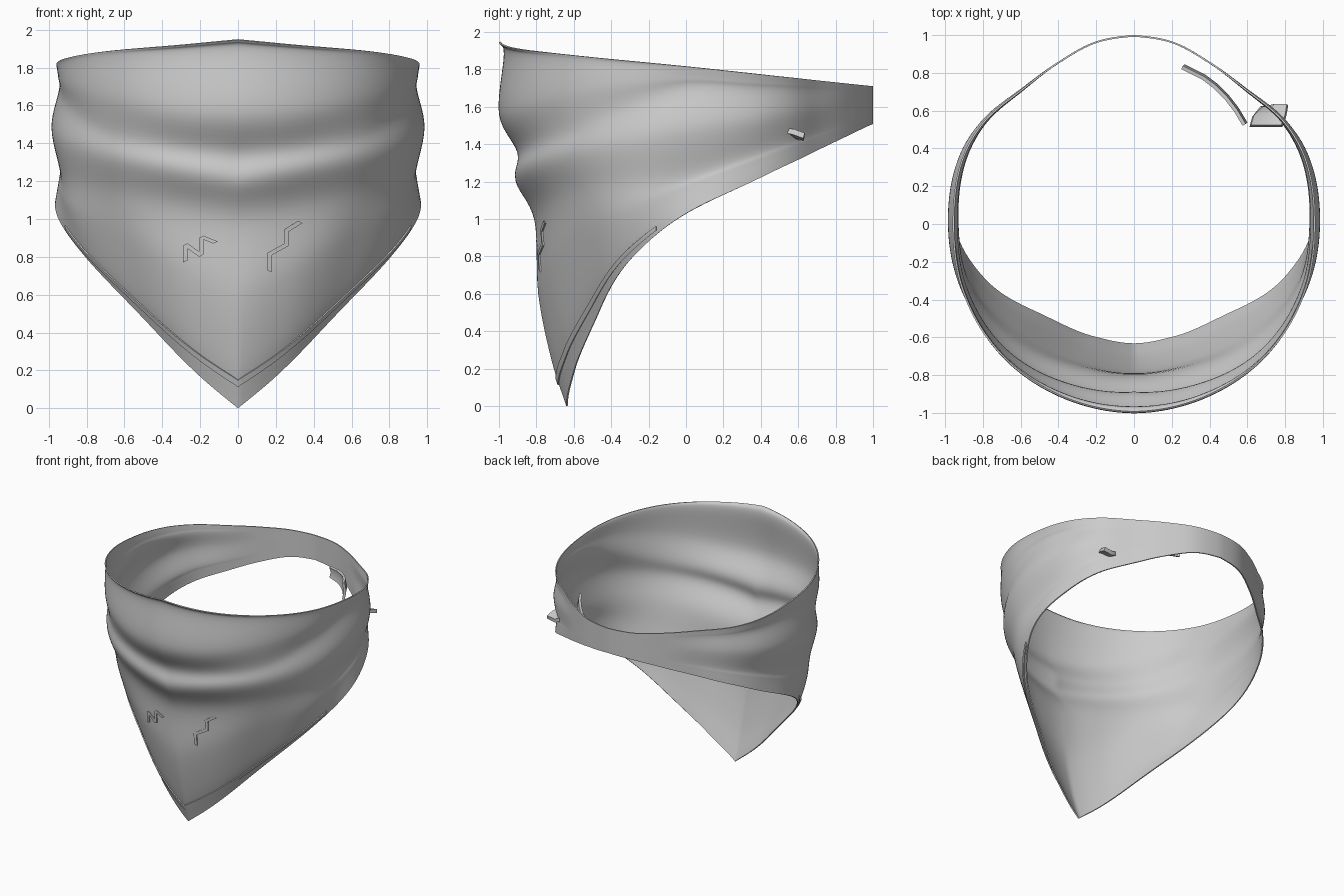
import bpy, math
from mathutils import Vector

if "Cube" in bpy.data.objects:
    bpy.data.objects.remove(bpy.data.objects["Cube"])


def herm(xs, ys, x):
    """Smooth curve through (xs, ys)."""
    n = len(xs)
    k = 0
    while k < n - 2 and x > xs[k + 1]:
        k += 1

    def slope(i):
        a, b = max(i - 1, 0), min(i + 1, n - 1)
        return (ys[b] - ys[a]) / (xs[b] - xs[a])
    h = xs[k + 1] - xs[k]
    t = (x - xs[k]) / h
    return ((1 + 2 * t) * (1 - t) ** 2 * ys[k] + t * (1 - t) ** 2 * h * slope(k)
            + t * t * (3 - 2 * t) * ys[k + 1] + t * t * (t - 1) * h * slope(k + 1))


# Fold profiles (radius, height), top to bottom, keyed by angle from the front
COLS = {
    0: [(1.0, 1.945), (.974, 1.88), (1.0, 1.56), (.90, 1.35), (.91, 1.2),
        (.81, .99), (.79, .6), (.72, .25), (.64, 0)],
    20: [(.995, 1.914), (.978, 1.86), (.995, 1.58), (.92, 1.385), (.925, 1.25),
         (.825, 1.045), (.79, .72), (.715, .4), (.64, .185)],
    45: [(.99, 1.885), (.985, 1.84), (.99, 1.65), (.955, 1.46), (.96, 1.32),
         (.89, 1.13), (.835, .9), (.75, .61), (.688, .46)],
    70: [(.975, 1.847), (.97, 1.82), (.97, 1.72), (.955, 1.59), (.98, 1.41),
         (.94, 1.2), (.925, 1.04), (.885, .88), (.85, .79)],
    90: [(.96, 1.815), (.957, 1.80), (.95, 1.75), (.945, 1.68), (.985, 1.48),
         (.94, 1.25), (.945, 1.17), (.955, 1.08), (.96, 1.03)],
}
# Narrow band round the back: angle, radius, how much of the side folds remain
side = COLS[90]
for ang, r, fade in [(112, .975, .7), (124, .965, .4), (140, .93, .15),
                     (155, .948, 0), (168, .987, 0), (180, 1.0, 0)]:
    y = -r * math.cos(math.radians(ang))
    zt, zb = 1.815 - .105 * y, 1.03 + .48 * y
    COLS[ang] = [(r + fade * (p - .96), zb + (zt - zb) * (z - 1.03) / .785) for p, z in side]
ANGS = sorted(COLS)
IDX = list(range(9))
cache = {}


def column(phi):
    a = min(abs(phi), 180)
    if a not in cache:
        cache[a] = [[herm(ANGS, [COLS[g][i][c] for g in ANGS], a) for i in IDX] for c in (0, 1)]
    return cache[a]


def surf(phi, v, off=0):
    """Point on the cloth: angle in degrees, v = 0 top .. 8 bottom."""
    rs, zs = column(phi)
    r = herm(IDX, rs, v) + off
    p = math.radians(phi)
    return Vector((r * math.sin(p), -r * math.cos(p), herm(IDX, zs, v)))


def at_height(phi, z, off):
    lo, hi = 0, 8
    for _ in range(24):
        mid = (lo + hi) / 2
        if surf(phi, mid).z > z:
            lo = mid
        else:
            hi = mid
    return surf(phi, lo, off)


def at_front(x, z, off):
    phi = math.degrees(math.asin(x / .8))
    for _ in range(6):
        p = at_height(phi, z, off)
        phi = math.degrees(math.asin(x / math.hypot(p.x, p.y)))
    return at_height(phi, z, off)


def sheet(name, rows, thick, closed=False):
    """Solid sheet from rows of points, bottom row first."""
    n = len(rows[0])
    faces = [(j * n + i, j * n + (i + 1) % n, (j + 1) * n + (i + 1) % n, (j + 1) * n + i)
             for j in range(len(rows) - 1) for i in range(n if closed else n - 1)]
    me = bpy.data.meshes.new(name)
    me.from_pydata([p for row in rows for p in row], [], faces)
    ob = bpy.data.objects.new(name, me)
    bpy.context.collection.objects.link(ob)
    m = ob.modifiers.new("thickness", 'SOLIDIFY')
    m.thickness, m.offset = thick, -1
    bpy.context.view_layer.objects.active = ob
    bpy.ops.object.select_all(action='DESELECT')
    ob.select_set(True)
    bpy.ops.object.modifier_apply(modifier=m.name)
    bpy.ops.object.shade_smooth_by_angle(angle=math.radians(40))
    return ob


# Main cloth
N = 180
sheet("neck_scarf", [[surf(-180 + 360 * i / N, 8 - j / 7) for i in range(N)]
                     for j in range(57)], .009, closed=True)

# Raised hem seam above the pointed lower edge
hem = [[], []]
for i in range(-80, 81, 2):
    zb = column(i)[1][8]
    t = abs(i) / 80
    for row, a, b in ((0, .112, .02), (1, .148, .045)):
        hem[row].append(at_height(i, zb + a + (b - a) * t, .008))
sheet("hem_seam", hem, .012)

# Zigzag stitched trims on the front
TRIMS = {
    "left_zigzag_trim": ([(-.29, .77), (-.29, .86), (-.205, .80), (-.205, .90), (-.13, .87)],
                         (.022, .012)),
    "right_zigzag_trim": ([(.155, .73), (.155, .82), (.245, .87), (.245, .945), (.318, .99)],
                          (.022, -.012)),
}
for name, (pts, (dx, dz)) in TRIMS.items():
    fine = [(a[0] + (b[0] - a[0]) * s / 5, a[1] + (b[1] - a[1]) * s / 5)
            for a, b in zip(pts, pts[1:]) for s in range(5)] + [pts[-1]]
    rows = [[at_front(x + k * dx, z + k * dz, .009) for x, z in fine] for k in (0, 1)]
    # both faces of the strip follow the cloth, so it never sinks in
    rows += [[at_front(x + k * dx, z + k * dz, .002) for x, z in fine] for k in (1, 0)]
    rows.append(rows[0])
    sheet(name, rows, .0005)

# Tie tail inside the band: curved strip, wider at its front end
inner = [(.25, .82, 1.50, 1.58), (.36, .765, 1.505, 1.60), (.42, .72, 1.508, 1.61),
         (.48, .66, 1.51, 1.63), (.53, .595, 1.515, 1.645), (.575, .52, 1.52, 1.655)]
sheet("inner_tie_tail", [[(x, y, b) for x, y, b, t in inner],
                         [(x + .008, y + .008, (b + t) / 2) for x, y, b, t in inner],
                         [(x, y, t) for x, y, b, t in inner]], .02)

# Tie tail poking out through the side of the band
sheet("outer_tie_tail", [
    [(.62, .525, 1.51), (.70, .525, 1.485), (.78, .525, 1.49)],
    [(.635, .575, 1.485), (.72, .58, 1.455), (.80, .58, 1.48)],
    [(.68, .62, 1.475), (.74, .635, 1.45), (.81, .635, 1.46)]], .03)
